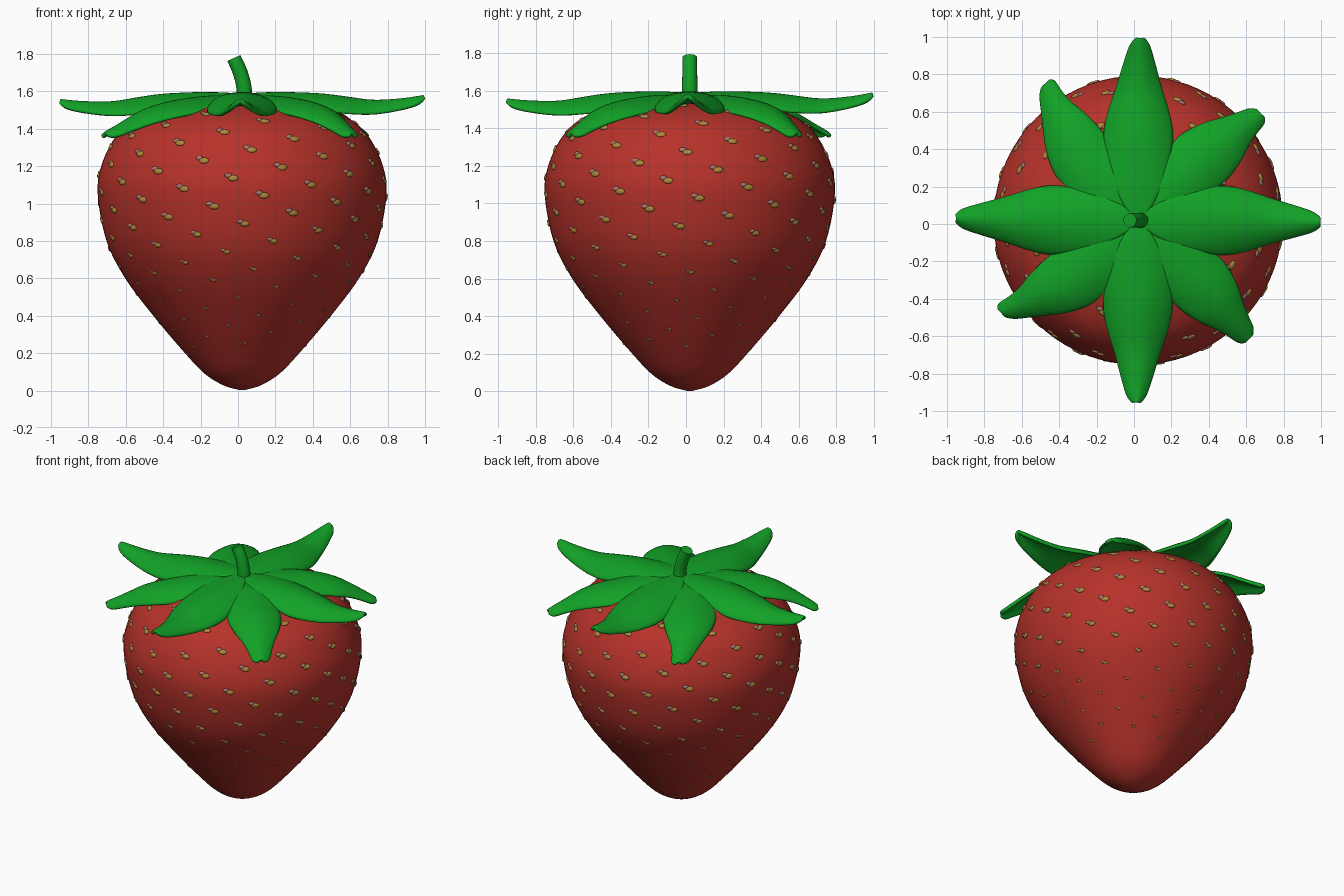
import bpy, bmesh, math
from mathutils import Vector, Matrix

if "Cube" in bpy.data.objects:
    bpy.data.objects.remove(bpy.data.objects["Cube"])

CX, CY = 0.022, 0.02   # axis of the fruit


def material(name, rgb):
    m = bpy.data.materials.new(name)
    m.diffuse_color = (*rgb, 1)
    m.use_nodes = True
    m.node_tree.nodes["Principled BSDF"].inputs["Base Color"].default_value = m.diffuse_color
    return m


RED = material("berry_red", (0.47, 0.032, 0.023))
GREEN = material("leaf_green", (0.006, 0.36, 0.02))
GOLD = material("seed_gold", (0.42, 0.24, 0.045))
PINK = material("seed_pink_grey", (0.40, 0.18, 0.15))


def finish(name, bm, mat):
    bmesh.ops.recalc_face_normals(bm, faces=bm.faces)
    me = bpy.data.meshes.new(name)
    bm.to_mesh(me)
    bm.free()
    me.materials.append(mat)
    for p in me.polygons:
        p.use_smooth = True
    ob = bpy.data.objects.new(name, me)
    bpy.context.collection.objects.link(ob)
    return ob


def smooth_path(points, steps):
    """Catmull-Rom curve through the points."""
    p = [Vector(q) for q in points]
    p = [2 * p[0] - p[1]] + p + [2 * p[-1] - p[-2]]
    out = []
    for i in range(1, len(p) - 2):
        a, b, c, d = p[i - 1:i + 3]
        for s in range(steps):
            t = s / steps
            out.append(0.5 * (2 * b + (c - a) * t + (2 * a - 5 * b + 4 * c - d) * t * t
                              + (3 * b - a - 3 * c + d) * t ** 3))
    return out + [p[-2]]


def skin(bm, rings):
    for a, b in zip(rings, rings[1:]):
        n = len(a)
        for i in range(n):
            bm.faces.new((a[i], a[(i + 1) % n], b[(i + 1) % n], b[i]))


# Fruit body: lathed profile of (radius, height)
profile = smooth_path([(0.012, 0.002), (0.10, 0.028), (0.20, 0.09), (0.31, 0.205), (0.475, 0.40),
                       (0.625, 0.60), (0.725, 0.80), (0.772, 1.05), (0.75, 1.21),
                       (0.675, 1.36), (0.57, 1.455), (0.40, 1.525), (0.20, 1.56),
                       (0.02, 1.57)], 5)
bm = bmesh.new()
N = 72
rings = [[bm.verts.new((CX + r * math.cos(2 * math.pi * i / N),
                        CY + r * math.sin(2 * math.pi * i / N), max(z, 0)))
          for i in range(N)] for r, z in profile]
skin(bm, rings)
bm.faces.new(rings[0])
bm.faces.new(rings[-1])
finish("berry_body", bm, RED)


# Seeds: golden-angle spiral down the body, smaller toward the tip
def surface(z):
    for a, b in zip(profile, profile[1:]):
        if a.y <= z <= b.y:
            t = (z - a.y) / (b.y - a.y)
            d = b - a
            return a.x + (b.x - a.x) * t, Vector((d.y, -d.x)).normalized()


def seeds(name, mat, half, shift):
    bm = bmesh.new()
    for j in range(-54, 128):
        z = 1.14 - 0.0072 * j
        a = math.radians(-94.2 - 137.508 * j)
        r, n = surface(z)
        out = Vector((math.cos(a), math.sin(a), 0))
        side = Vector((-math.sin(a), math.cos(a), 0))
        nor = out * n.x + Vector((0, 0, n.y))
        up = nor.cross(side)
        k = 0.42 + 0.58 * min(1, max(0, (z - 0.5) / 0.45))
        pos = Vector((CX, CY, z)) + out * r + (side * shift[0] + up * shift[1]) * k
        rot = Matrix((side, up, nor)).transposed().to_4x4()
        size = Matrix.Diagonal((half[0] * k, half[1] * k, half[2] * k, 1))
        bmesh.ops.create_icosphere(bm, subdivisions=2, radius=1,
                                   matrix=Matrix.Translation(pos) @ rot @ size)
    finish(name, bm, mat)


seeds("seeds", GOLD, (0.028, 0.017, 0.009), (0.008, -0.004))
seeds("seed_husks", PINK, (0.02, 0.013, 0.008), (-0.018, 0.010))


# Leaves: arched strips of (distance, half width, height)
LONG = [(0.0, 0.02, 1.575), (0.1, 0.09, 1.582), (0.22, 0.145, 1.585), (0.42, 0.188, 1.578),
        (0.56, 0.172, 1.56), (0.70, 0.125, 1.54), (0.85, 0.08, 1.545),
        (0.94, 0.048, 1.555), (0.975, 0.012, 1.56)]
SHORT = [(0.0, 0.02, 1.56), (0.1, 0.08, 1.566), (0.25, 0.15, 1.565), (0.45, 0.178, 1.545),
         (0.60, 0.15, 1.51), (0.70, 0.105, 1.465), (0.78, 0.075, 1.42),
         (0.84, 0.055, 1.385), (0.865, 0.02, 1.37)]


def leaf(name, table, angle, bend, droop, lift):
    bm = bmesh.new()
    a = math.radians(angle)
    u = Vector((math.cos(a), math.sin(a), 0))
    v = Vector((-math.sin(a), math.cos(a), 0))
    rows, M = [], 8
    for d, w, z in smooth_path(table, 3):
        t = d / table[-1][0]
        row = []
        for i in range(M + 1):
            s = 2 * i / M - 1
            drop = droop * s * s * min(1, t * 2) * (w / 0.18) ** 0.6
            p = Vector((CX, CY, z + lift * t ** 3 - drop)) + u * d + v * (w * s + bend * t ** 3)
            row.append(bm.verts.new(p))
        rows.append(row)
    for r, q in zip(rows, rows[1:]):
        for i in range(M):
            bm.faces.new((r[i], q[i], q[i + 1], r[i + 1]))
    ob = finish(name, bm, GREEN)
    if ob.data.polygons[0].normal.z < 0:
        ob.data.flip_normals()
    mod = ob.modifiers.new("thickness", 'SOLIDIFY')
    mod.thickness, mod.offset = 0.024, 0
    mod = ob.modifiers.new("rounding", 'SUBSURF')
    mod.levels = mod.render_levels = 1


for name, ang, lift in (("right", 0, 0.01), ("back", 90, 0.02),
                        ("left", 180, -0.012), ("front", 270, -0.012)):
    leaf("long_leaf_" + name, LONG, ang, -0.01, 0.085, lift)
for name, ang, bend in (("back_right", 45, -0.06), ("back_left", 135, -0.17),
                        ("front_left", 225, -0.17), ("front_right", 315, -0.03)):
    leaf("short_leaf_" + name, SHORT, ang, bend, 0.06, 0)

# Stem: tube bent toward the left
bm = bmesh.new()
path = smooth_path([(0.035, 0.02, 1.54), (0.032, 0.02, 1.62), (0.012, 0.02, 1.70),
                    (-0.022, 0.02, 1.778)], 4)
rings = []
for i, p in enumerate(path):
    d = (path[min(i + 1, len(path) - 1)] - path[max(i - 1, 0)]).normalized()
    x = Vector((0, 1, 0)).cross(d)
    r = 0.042 - 0.004 * i / len(path)
    rings.append([bm.verts.new(p + r * (x * math.cos(k * math.pi / 10)
                                        + Vector((0, 1, 0)) * math.sin(k * math.pi / 10)))
                  for k in range(20)])
skin(bm, rings)
bm.faces.new(rings[0])
bm.faces.new(rings[-1])
stem = finish("stem", bm, GREEN)
bpy.context.view_layer.objects.active = stem
stem.select_set(True)
bpy.ops.object.shade_smooth_by_angle(angle=math.radians(40))
